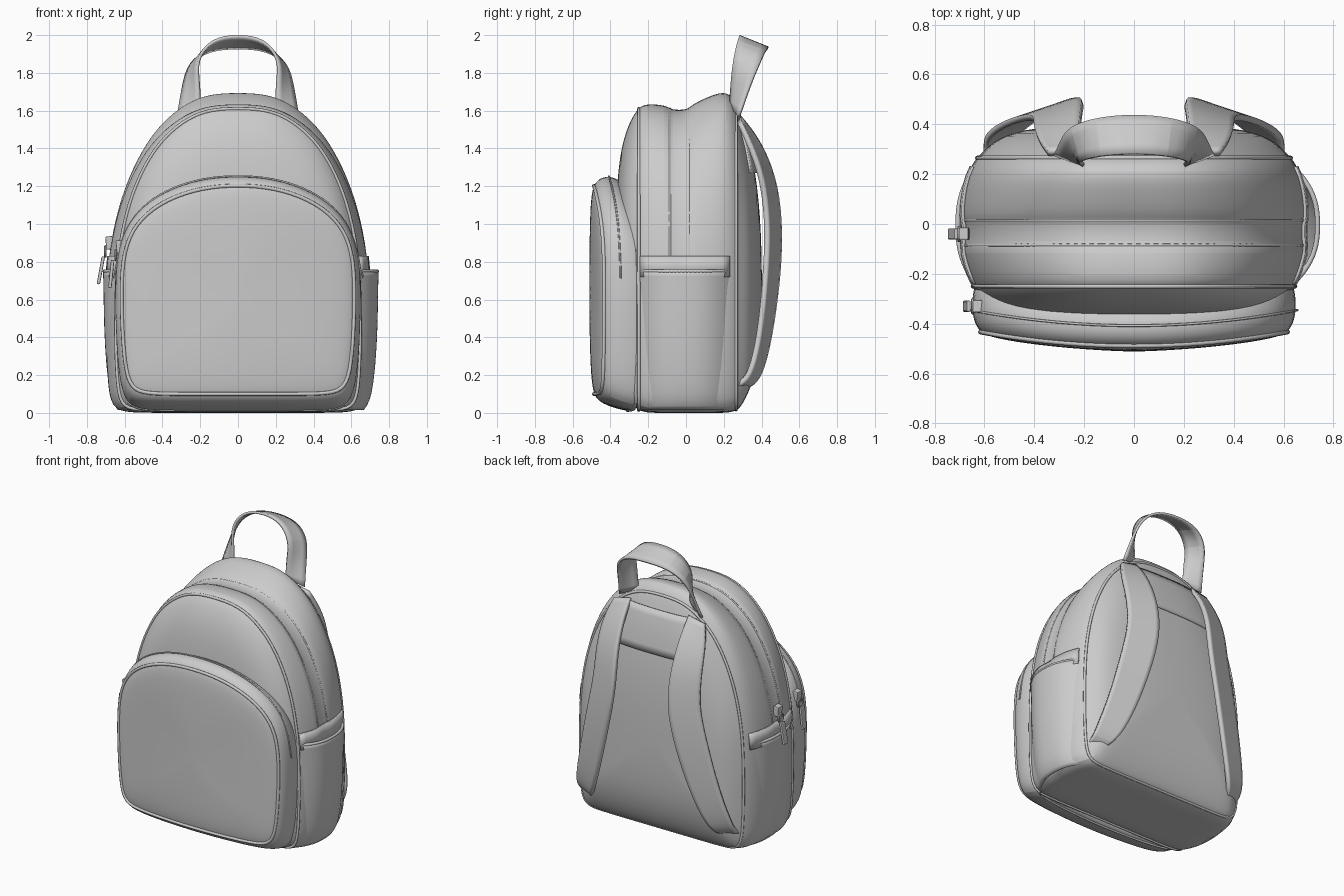
import bpy, bmesh, math
from mathutils import Vector
from mathutils.bvhtree import BVHTree

if "Cube" in bpy.data.objects:
    bpy.data.objects.remove(bpy.data.objects["Cube"])


def make(name, verts, faces, subsurf=0, thick=0.0, offset=0.0):
    me = bpy.data.meshes.new(name)
    me.from_pydata([tuple(v) for v in verts], [], faces)
    bm = bmesh.new()
    bm.from_mesh(me)
    bmesh.ops.recalc_face_normals(bm, faces=bm.faces)
    bm.to_mesh(me)
    bm.free()
    ob = bpy.data.objects.new(name, me)
    bpy.context.collection.objects.link(ob)
    if subsurf:
        m = ob.modifiers.new("soft", 'SUBSURF')
        m.levels = m.render_levels = subsurf
        m.boundary_smooth = 'PRESERVE_CORNERS'
    if thick:
        m = ob.modifiers.new("cloth", 'SOLIDIFY')
        m.thickness, m.offset = thick, offset
    bpy.ops.object.select_all(action='DESELECT')
    ob.select_set(True)
    bpy.context.view_layer.objects.active = ob
    bpy.ops.object.shade_smooth_by_angle(angle=math.radians(40))
    return ob


def ring(half, y, sx, zt, zb, bow=0.0):
    """Closed arch outline at depth y, fitted between zb and zt; bow curves its sides back."""
    full = half + [(-x, z) for x, z in half[-2:0:-1]]
    h = half[0][1]
    return [Vector((x * sx, y + bow * (x * sx) ** 2, zb + z * (zt - zb) / h)) for x, z in full]


def loft(name, half, sections, bow=0.0):
    rings = [ring(half, *s, bow) for s in sections]
    n = len(rings[0])
    verts = [v for r in rings for v in r]
    faces = [(k * n + i, k * n + (i + 1) % n, (k + 1) * n + (i + 1) % n, (k + 1) * n + i)
             for k in range(len(rings) - 1) for i in range(n)]
    faces += [tuple(range(n)), tuple(range((len(rings) - 1) * n, len(rings) * n))]
    return make(name, verts, faces, subsurf=2)


def grid(name, rows, **kw):
    n = len(rows[0])
    faces = [(r * n + i, r * n + i + 1, (r + 1) * n + i + 1, (r + 1) * n + i)
             for r in range(len(rows) - 1) for i in range(n - 1)]
    return make(name, [v for r in rows for v in r], faces, **kw)


def tube(name, pts, radius, closed=False):
    cu = bpy.data.curves.new(name, 'CURVE')
    cu.dimensions = '3D'
    cu.bevel_depth, cu.bevel_resolution = radius, 2
    cu.use_fill_caps = True
    sp = cu.splines.new('NURBS')
    sp.points.add(len(pts) - 1)
    for p, v in zip(sp.points, pts):
        p.co = (*v, 1)
    sp.order_u, sp.resolution_u = 4, 4
    sp.use_cyclic_u, sp.use_endpoint_u = closed, not closed
    ob = bpy.data.objects.new(name, cu)
    bpy.context.collection.objects.link(ob)
    return ob


def arch(half, sec, zmin, bow=0.0):
    """Upper part of a ring, running left to right over the top."""
    r = [v for v in ring(half, *sec, bow) if v.z > zmin]
    return sorted(r, key=lambda v: v.x)


# Main bag
BODY = [(0, 1.65), (.15, 1.645), (.28, 1.6), (.41, 1.5), (.51, 1.37), (.6, 1.18), (.655, .97),
        (.685, .75), (.69, .4), (.68, .12), (.65, .01), (.53, 0), (.25, 0), (0, 0)]
body = loft("main_bag", BODY, [
    (-.375, .1, .8, .6), (-.372, .5, 1.15, .35), (-.345, .8, 1.42, .15), (-.29, .9, 1.56, .05),
    (-.255, .93, 1.61, .02), (-.22, .965, 1.64, 0), (-.1, 1.02, 1.63, 0), (-.08, 1.005, 1.605, 0),
    (.01, 1.005, 1.605, 0), (.03, 1.02, 1.635, 0), (.14, 1.0, 1.685, 0), (.215, .965, 1.705, 0),
    (.265, .92, 1.65, .01), (.29, .88, 1.58, .03), (.34, .81, 1.44, .12), (.39, .62, 1.13, .3),
    (.402, .1, .8, .6)])

# Front pocket, bowed in plan, its lower edge rolling back under the bag
BOW = .15
POCKET = [(0, 1.25), (.2, 1.235), (.4, 1.165), (.55, 1.05), (.63, .9), (.655, .7), (.65, .4),
          (.63, .12), (.585, .02), (.48, 0), (.25, 0), (0, 0)]
loft("front_pocket", POCKET, [
    (-.512, .1, .75, .55), (-.51, .6, 1.0, .35), (-.505, .86, 1.13, .2), (-.495, .93, 1.195, .12),
    (-.483, .955, 1.22, .085), (-.455, .985, 1.25, .055), (-.395, 1, 1.26, .03),
    (-.33, .99, 1.22, .012), (-.25, .96, 1.15, .005)], BOW)

# Piping and zip seams
tube("front_panel_piping", ring(BODY, -.25, .94, 1.612, .014), .009, True)
tube("back_panel_piping", ring(BODY, .265, .915, 1.638, .017), .009, True)
tube("pocket_piping", ring(POCKET, -.49, .945, 1.207, .1, BOW), .01, True)
tube("pocket_zip_seam", arch(POCKET, (-.41, 1, 1.258, .015), .65, BOW), .005)
tube("pocket_back_seam", ring(POCKET, -.315, .984, 1.205, .014, BOW), .008, True)
for y in (-.085, .015):
    tube("main_zip_seam", arch(BODY, (y, 1.008, 1.612, 0), .7), .006)

# Surface lookup for patches sewn on the bag
bpy.context.view_layer.update()
tree = BVHTree.FromObject(body, bpy.context.evaluated_depsgraph_get())


def on_bag(origin, direction, lift):
    hit = tree.ray_cast(Vector(origin), Vector(direction))[0]
    return hit - Vector(direction) * lift


# Back yoke between the straps
N = 12
rows = []
for k in range(7):
    z = 1.27 + .28 * k / 6
    w = .36 - .08 * k / 6
    rows.append([on_bag((w * (2 * i / N - 1), 2, z), (0, -1, 0), .004) for i in range(N + 1)])
grid("back_yoke", rows, thick=.014)

for s, side, slack in ((1, "right", 0), (-1, "left", .03)):
    # Open side pocket with hem and lining band; the left one hangs flatter
    rows = []
    for z, X in ((.02, .66), (.06, .69), (.15, .71), (.35, .728), (.55, .733), (.7, .735), (.75, .737)):
        row = []
        for i in range(N + 1):
            t = 2 * i / N - 1
            row.append((s * (X - slack - (.11 - slack) * abs(t) ** 2.5), -.005 + .245 * t, z))
        rows.append(row)
    grid(side + "_side_pocket", rows, subsurf=1, thick=.016)
    tube(side + "_pocket_hem", rows[-1], .01)
    band = [[on_bag((2 * s, -.24 + .47 * i / N, z), (-s, 0, 0), .006) for i in range(N + 1)]
            for z in (.72, .78, .83)]
    grid(side + "_pocket_lining", band, thick=.012)

    # Shoulder strap: centre x, y, z, half width and tilt
    path = [(.285, .285, 1.55, .06, 0), (.305, .36, 1.43, .085, -.25), (.305, .435, 1.25, .095, -.35),
            (.3, .465, 1.02, .1, -.35), (.355, .46, .78, .1, -.35), (.44, .425, .45, .09, -.3),
            (.51, .38, .24, .08, -.3), (.54, .335, .16, .06, -.3), (.555, .275, .14, .045, -.2)]
    rows = []
    for x, y, z, w, tilt in path:
        d = Vector((w, tilt * w, .22 * w if z < .9 else -.2 * w if z > 1.4 else 0))
        c = Vector((x, y, z))
        rows.append([Vector((s * p.x, p.y, p.z)) for p in (c - d, c, c + d)])
    grid(side + "_shoulder_strap", rows, subsurf=2, thick=.026)

# Grab handle: front edge and rear edge of the webbing
front = [(-.2, .235, 1.62), (-.205, .24, 1.74), (-.225, .25, 1.87), (-.14, .275, 1.98), (0, .285, 2.0)]
rear = [(-.32, .28, 1.57), (-.29, .34, 1.74), (-.26, .39, 1.85), (-.16, .425, 1.925), (0, .44, 1.935)]
half = [[Vector(a), Vector(b)] for a, b in zip(front, rear)]
full = half + [[Vector((-v.x, v.y, v.z)) for v in r] for r in half[-2::-1]]
grid("grab_handle", full, subsurf=2, thick=.016)


def box(name, loc, size, tilt=0.0):
    bpy.ops.mesh.primitive_cube_add(size=1, location=loc, rotation=(0, tilt, 0))
    ob = bpy.context.object
    ob.name = name
    ob.scale = size
    bpy.ops.object.transform_apply(location=False, rotation=False, scale=True)
    m = ob.modifiers.new("bevel", 'BEVEL')
    m.width, m.segments = .006, 2


# Zip sliders with ring and pull tab
for part, x, y, z, tilt in (("main_zip", -.69, -.04, .9, .18), ("pocket_zip", -.635, -.33, .88, .1)):
    box(part + "_slider", (x + .01, y, z), (.04, .05, .07), -.1)
    bpy.ops.mesh.primitive_torus_add(location=(x - .012, y, z - .045), rotation=(0, math.pi / 2, 0),
                                     major_radius=.026, minor_radius=.007,
                                     major_segments=16, minor_segments=8)
    bpy.context.object.name = part + "_ring"
    box(part + "_pull_tab", (x - .036, y, z - .145), (.018, .045, .15), tilt)
